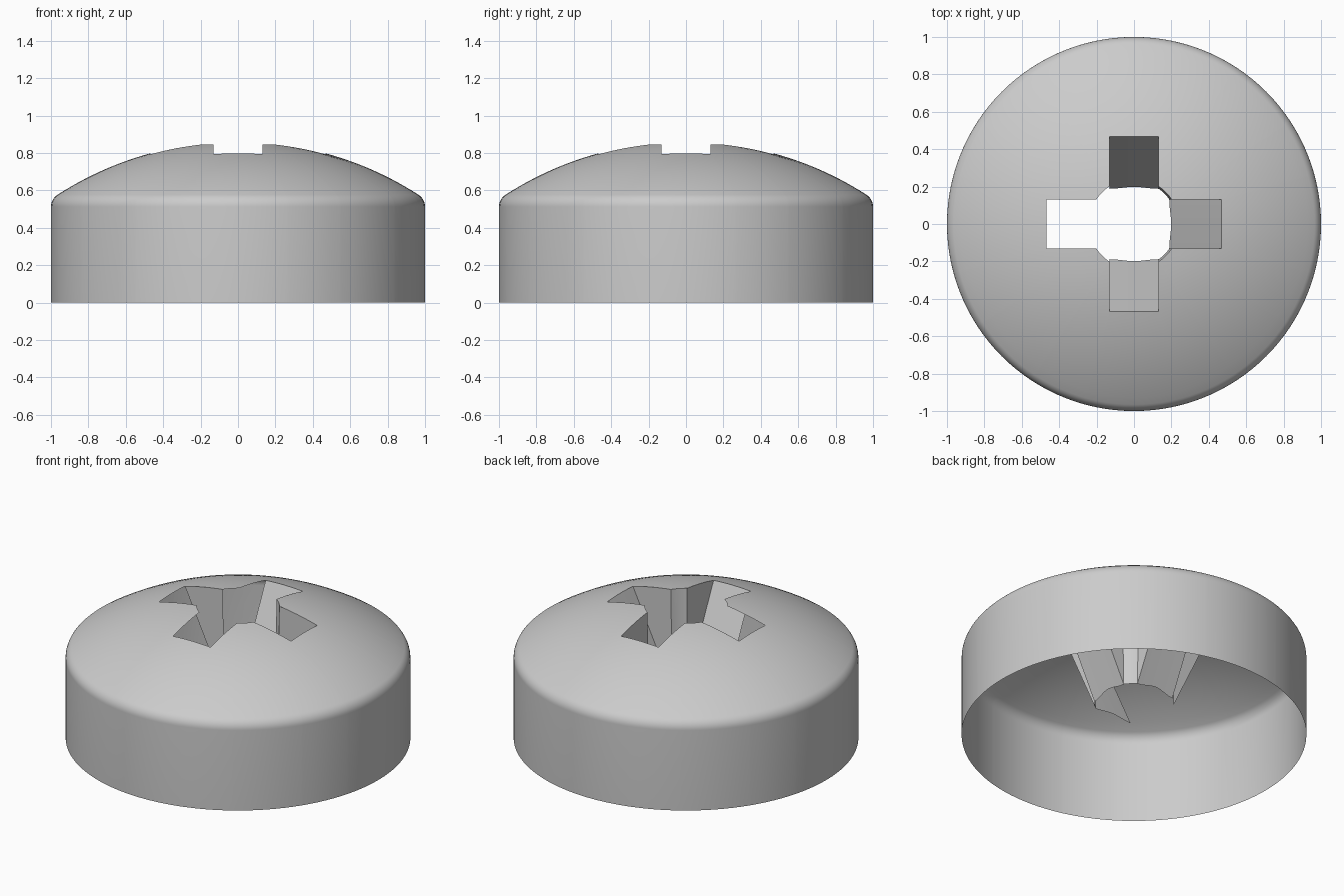
import bpy
from math import sin, cos, asin, atan2, sqrt, pi, radians

cube = bpy.data.objects.get("Cube")
if cube:
    bpy.data.objects.remove(cube, do_unlink=True)

GREY = (0.6, 0.6, 0.6, 1)
metal = bpy.data.materials.new("plain grey")
metal.use_nodes = True
metal.diffuse_color = GREY
metal.node_tree.nodes["Principled BSDF"].inputs["Base Color"].default_value = GREY

HALF = 0.132            # half width of a recess arm
REACH = 0.468           # outer end of an arm
HOLE, HOLE_LOW = 0.24, 0.23   # central hole radius, top and bottom
FLOOR = 0.21            # lowest level of the recess
SPHERE, APEX = 1.78, 0.861
EDGE = 0.965            # where the dome meets its rounded shoulder


def dome_z(r):
    return APEX - SPHERE + sqrt(SPHERE ** 2 - r * r)


def add_part(name, verts, faces, smooth=False):
    mesh = bpy.data.meshes.new(name)
    mesh.from_pydata(verts, [], faces)
    mesh.materials.append(metal)
    for p in mesh.polygons:
        p.use_smooth = smooth
    mesh.update()
    obj = bpy.data.objects.new(name, mesh)
    bpy.context.collection.objects.link(obj)
    return obj


def turn(p, quarter):
    """Rotate a point about z by quarter turns."""
    x, y, z = p
    for _ in range(quarter % 4):
        x, y = -y, x
    return (x, y, z)


def opening(a):
    """Radius of the cross-shaped opening at an angle within one quarter."""
    a = abs((a + pi / 4) % (pi / 2) - pi / 4)
    if a <= corner_out:
        return REACH / cos(a)
    if a <= corner_in:
        return HALF / sin(a)
    return HOLE


corner_out = atan2(HALF, REACH)
corner_in = asin(HALF / HOLE)

# Domed cap: rings from the cross opening out to the open lower rim
quarter_angles = [radians(3 * i) for i in range(-15, 15)]
quarter_angles += [s * a for s in (-1, 1) for a in (corner_out, corner_in)]
angles = sorted(a + q * pi / 2 for q in range(4) for a in quarter_angles)
n = len(angles)

slope = asin(EDGE / SPHERE)
radius = (1 - EDGE) / (1 - sin(slope))
shoulder_z = dome_z(EDGE) - radius * cos(slope)
shoulder = []
for i in range(1, 9):
    t = slope + (pi / 2 - slope) * i / 8
    shoulder.append((1 - radius + radius * sin(t), shoulder_z + radius * cos(t)))
shoulder.append((1, 0))

DOME_RINGS = 14
verts = []
for i in range(DOME_RINGS + 1):
    for a in angles:
        r0 = opening(a)
        r = r0 + (EDGE - r0) * i / DOME_RINGS
        verts.append((r * cos(a), r * sin(a), dome_z(r)))
for r, z in shoulder:
    verts += [(r * cos(a), r * sin(a), z) for a in angles]
rings = len(verts) // n
faces = [(k * n + j, (k + 1) * n + j, (k + 1) * n + (j + 1) % n, k * n + (j + 1) % n)
         for k in range(rings - 1) for j in range(n)]
add_part("domed_cap", verts, faces, smooth=True)

# Recess walls for each arm: 0 = left, 1 = back, 2 = right, 3 = front
inner_top = sqrt(HOLE ** 2 - HALF ** 2)
inner_low = sqrt(HOLE_LOW ** 2 - HALF ** 2)
end_top = dome_z(sqrt(REACH ** 2 + HALF ** 2))
steep = (end_top - FLOOR) / (REACH - inner_low)

ARMS = ("left", "back", "right", "front")
OPEN_ENDS = {2}
OPEN_SIDES = {(1, 1), (2, 1), (3, -1)}
OPEN_CORNERS = {1, 2}
STEPS = 8

for q, label in enumerate(ARMS):
    # Sloping end plate with a gently curved lower edge
    if q not in OPEN_ENDS:
        pts = []
        for i in range(STEPS + 1):
            y = HALF * (2 * i / STEPS - 1)
            low = inner_low + 0.01 * cos(pi * y / HALF / 2) ** 2
            top = dome_z(sqrt(REACH ** 2 + y * y))
            pts += [(REACH, y, top), (low, y, FLOOR + steep * (low - inner_low))]
        add_part(label + "_slot_end", [turn(p, q) for p in pts],
                 [(2 * i, 2 * i + 1, 2 * i + 3, 2 * i + 2) for i in range(STEPS)])

    # Upright side plates
    for side in (-1, 1):
        if (q, side) in OPEN_SIDES:
            continue
        y = side * HALF
        xs = [REACH + (inner_top - REACH) * i / STEPS for i in range(STEPS + 1)]
        pts = [(x, y, dome_z(sqrt(x * x + y * y))) for x in xs]
        pts.append((inner_low, y, FLOOR))
        add_part(label + "_slot_side", [turn(p, q) for p in pts],
                 [(i, i + 1, STEPS + 1) for i in range(STEPS)])

    # Curved wall between this arm and the next
    if q not in OPEN_CORNERS:
        low_in = asin(HALF / HOLE_LOW)
        pts = []
        for i in range(STEPS + 1):
            t = i / STEPS
            for r, start, z in ((HOLE, corner_in, dome_z(HOLE)), (HOLE_LOW, low_in, FLOOR)):
                a = start + (pi / 2 - 2 * start) * t
                pts.append((r * cos(a), r * sin(a), z))
        add_part(label + "_corner_wall", [turn(p, q) for p in pts],
                 [(2 * i, 2 * i + 1, 2 * i + 3, 2 * i + 2) for i in range(STEPS)], smooth=True)
